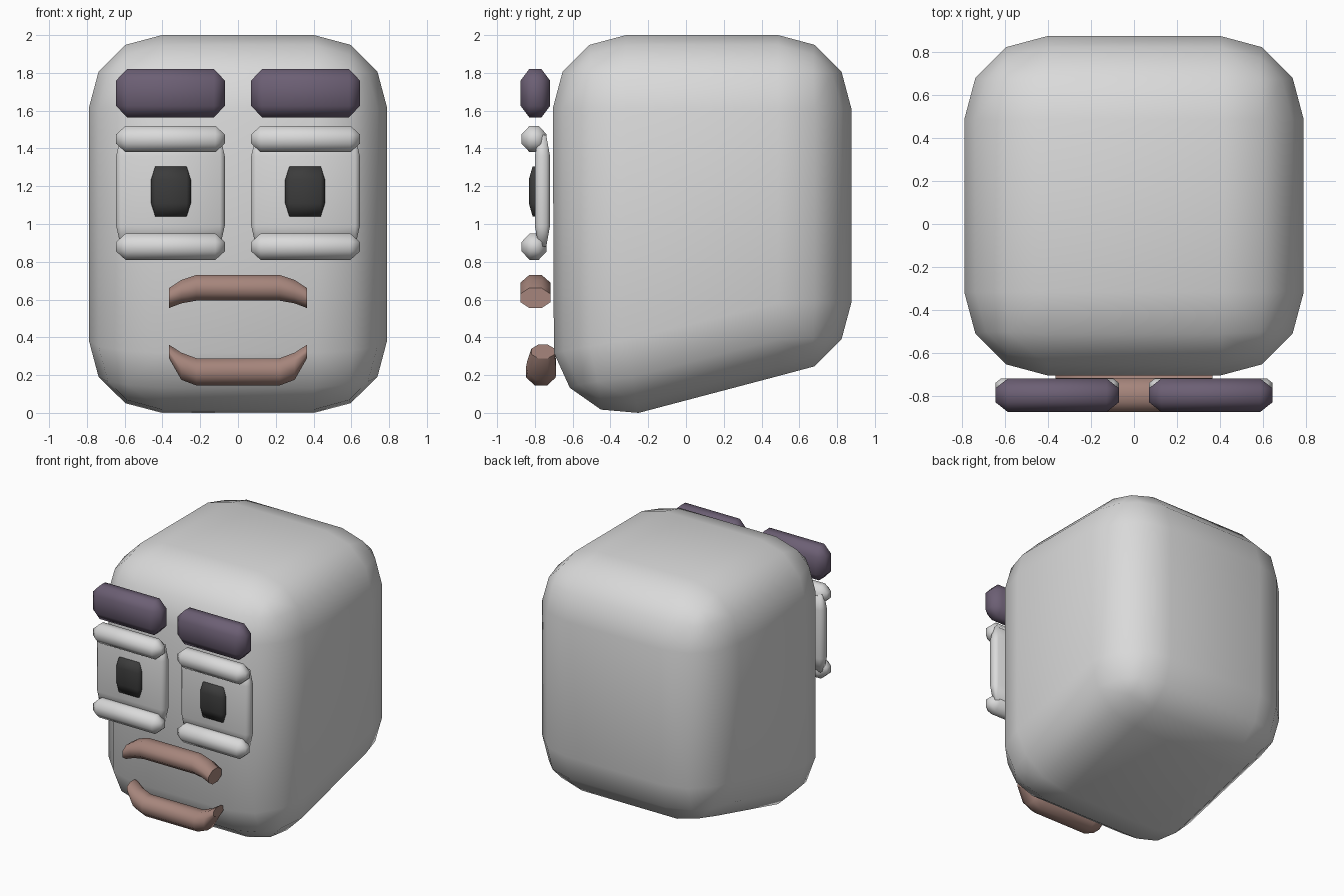
import bpy
import bmesh
from math import cos, sin, pi, radians
from mathutils import Vector

cube = bpy.data.objects.get("Cube")
if cube:
    bpy.data.objects.remove(cube, do_unlink=True)


def material(name, r, g, b):
    mat = bpy.data.materials.new(name)
    mat.use_nodes = True
    mat.diffuse_color = (r, g, b, 1)
    mat.node_tree.nodes["Principled BSDF"].inputs["Base Color"].default_value = (r, g, b, 1)
    return mat


grey = material("pale grey", 0.7, 0.7, 0.7)
purple = material("dusky purple", 0.15, 0.115, 0.175)
black = material("soft black", 0.045, 0.045, 0.045)
brown = material("lip brown", 0.38, 0.235, 0.2)


def finish(name, bm, mat, sharp_ends=False):
    """Turn a bmesh into a smooth shaded object."""
    bmesh.ops.recalc_face_normals(bm, faces=bm.faces[:])
    for f in bm.faces:
        f.smooth = not (sharp_ends and len(f.verts) > 4)
    mesh = bpy.data.meshes.new(name)
    bm.to_mesh(mesh)
    bm.free()
    mesh.materials.append(mat)
    obj = bpy.data.objects.new(name, mesh)
    bpy.context.collection.objects.link(obj)
    return obj


def bevelled_box(size, center, offset, segments):
    bm = bmesh.new()
    bmesh.ops.create_cube(bm, size=1)
    for v in bm.verts:
        v.co = Vector(a * b for a, b in zip(v.co, size)) + Vector(center)
    bmesh.ops.bevel(bm, geom=bm.edges[:], offset=offset, segments=segments,
                    profile=0.5, affect='EDGES')
    return bm


def chamfered_block(name, low, high, chamfer, mat):
    """Box between two corners with its own chamfer along each axis."""
    bm = bevelled_box((2, 2, 2), (0, 0, 0), 0.3, 1)
    for v in bm.verts:
        for i in range(3):
            c = v.co[i]
            half = (high[i] - low[i]) / 2
            reach = half if abs(c) > 0.99 else half - chamfer[i]
            v.co[i] = (low[i] + high[i]) / 2 + (reach if c > 0 else -reach)
    return finish(name, bm, mat)


def lip(name, stations):
    """Octagonal sweep mirrored in x; station = x, y, z, half depth, half height."""
    path = [(-s[0], *s[1:]) for s in reversed(stations)] + stations
    bm = bmesh.new()
    rings = []
    for x, y, z, depth, height in path:
        angles = [pi / 8 + k * pi / 4 for k in range(8)]
        grow = 1 / cos(pi / 8)
        rings.append([bm.verts.new((x, y + depth * grow * cos(a),
                                    z + height * grow * sin(a))) for a in angles])
    for a, b in zip(rings, rings[1:]):
        for k in range(8):
            n = (k + 1) % 8
            bm.faces.new((a[k], a[n], b[n], b[k]))
    bm.faces.new(rings[0])
    bm.faces.new(rings[-1])
    return finish(name, bm, mat=brown, sharp_ends=True)


# Head: rounded box whose underside rises to the back and whose chin tips forward
bm = bevelled_box((1.58, 1.58, 2), (0, 0.085, 1), 0.387, 3)
tilt = radians(10)
for v in bm.verts:
    if v.co.z < 0.6:
        if v.co.y > 0:
            v.co.z += 0.195
        else:
            y, z = v.co.y + 0.31, v.co.z - 0.385
            v.co.y = -0.31 + y * cos(tilt) - z * sin(tilt)
            v.co.z = 0.385 + y * sin(tilt) + z * cos(tilt)
lowest = min(v.co.z for v in bm.verts)
for v in bm.verts:
    if v.co.z < 0.3 and v.co.y < 0:
        v.co.z -= lowest
finish("head", bm, grey)


# Brows, eyelids, eyes and pupils on both sides
def face_block(name, side, x, y, z, chamfer, mat):
    xs = sorted((side * x[0], side * x[1]))
    chamfered_block(name, (xs[0], y[0], z[0]), (xs[1], y[1], z[1]), chamfer, mat)


for label, side in (("left", 1), ("right", -1)):
    wide = (0.07, 0.645)
    face_block(label + "_brow", side, wide, (-0.875, -0.72), (1.565, 1.82),
               (0.057, 0.045, 0.06), purple)
    for lid, bottom in (("upper", 1.38), ("lower", 0.81)):
        face_block(f"{label}_{lid}_eyelid", side, wide, (-0.87, -0.738),
                   (bottom, bottom + 0.14), (0.05, 0.042, 0.045), grey)
    face_block(label + "_eye", side, wide, (-0.8, -0.72), (0.88, 1.47),
               (0.025, 0.02, 0.11), grey)
    face_block(label + "_pupil", side, (0.25, 0.46), (-0.832, -0.77), (1.04, 1.305),
               (0.022, 0.02, 0.07), black)

# Lips, from the middle out to the corner of the mouth
lip("upper_lip", [(0.22, -0.797, 0.662, 0.079, 0.068),
                  (0.3, -0.797, 0.642, 0.079, 0.062),
                  (0.365, -0.797, 0.608, 0.079, 0.053)])
lip("lower_lip", [(0.22, -0.768, 0.217, 0.078, 0.072),
                  (0.3, -0.764, 0.247, 0.076, 0.072),
                  (0.365, -0.757, 0.325, 0.062, 0.036)])
